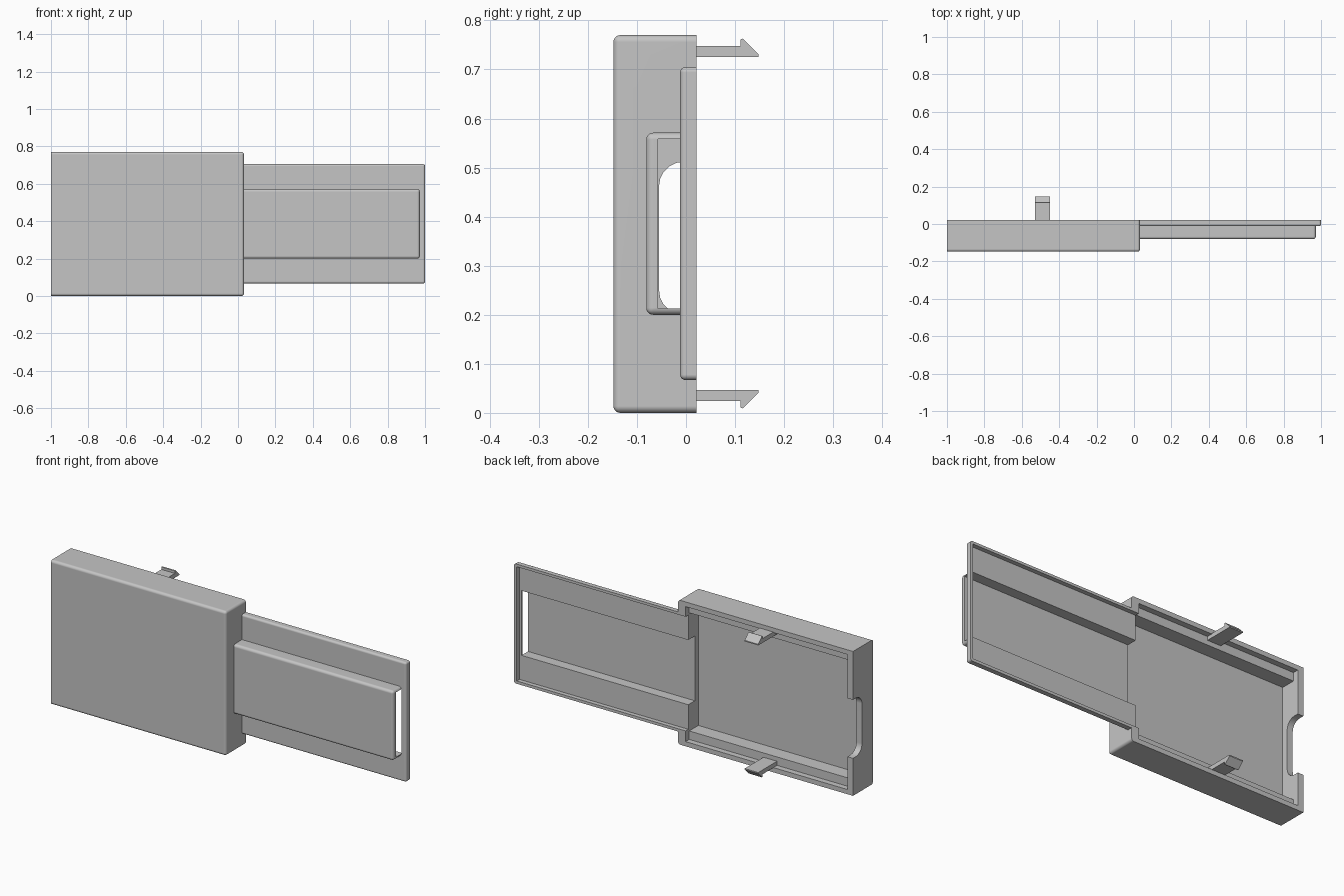
import bpy, bmesh

old = bpy.data.objects.get("Cube")
if old:
    bpy.data.objects.remove(old, do_unlink=True)

grey = bpy.data.materials.new("plain_grey")
grey.use_nodes = True
grey.diffuse_color = (0.56, 0.56, 0.56, 1)
grey.node_tree.nodes["Principled BSDF"].inputs["Base Color"].default_value = (0.56, 0.56, 0.56, 1)


def make_object(name, bm):
    bmesh.ops.recalc_face_normals(bm, faces=bm.faces)
    mesh = bpy.data.meshes.new(name)
    bm.to_mesh(mesh)
    bm.free()
    mesh.materials.append(grey)
    obj = bpy.data.objects.new(name, mesh)
    bpy.context.collection.objects.link(obj)
    return obj


def box(name, x, y, z, radius=0, pick=None):
    """Box between ranges; edges chosen by pick(v1, v2) are rounded."""
    bm = bmesh.new()
    bmesh.ops.create_cube(bm, size=1)
    for v in bm.verts:
        v.co = [r[0] if c < 0 else r[1] for c, r in zip(v.co, (x, y, z))]
    if radius:
        edges = [e for e in bm.edges if pick(e.verts[0].co, e.verts[1].co)]
        bmesh.ops.bevel(bm, geom=edges, offset=radius, segments=5,
                        profile=0.5, affect='EDGES')
    return make_object(name, bm)


def combine(target, other, operation):
    mod = target.modifiers.new(operation, 'BOOLEAN')
    mod.operation = operation
    mod.solver = 'EXACT'
    mod.object = other
    bpy.context.view_layer.objects.active = target
    bpy.ops.object.modifier_apply(modifier=mod.name)
    bpy.data.objects.remove(other, do_unlink=True)


def rounded_ends(left, back):
    """Round every edge except those on the left end and the open back."""
    def pick(a, b):
        on_left = abs(a.x - left) < 1e-4 and abs(b.x - left) < 1e-4
        on_back = abs(a.y - back) < 1e-4 and abs(b.y - back) < 1e-4
        return not (on_left or on_back)
    return pick


BACK = 0.021
LEDGE = -0.01

# Outer shell: deep case, flat extension and its raised channel
case = box("case_shell", (-1, 0.032), (-0.148, BACK), (0, 0.77), 0.014, rounded_ends(-1, BACK))
extension = box("extension", (-0.01, 1), (-0.012, BACK), (0.067, 0.705), 0.011,
                rounded_ends(-0.01, BACK))
channel = box("channel", (-0.01, 0.972), (-0.081, 0.005), (0.2, 0.571), 0.014,
              rounded_ends(-0.01, 0.005))
combine(case, extension, 'UNION')
combine(case, channel, 'UNION')

# Hollows: stepped case interior, shallow extension tray, open-ended channel
for x, y, z in (
    ((-0.967, -0.012), (LEDGE, 0.1), (0.025, 0.745)),
    ((-0.967, -0.012), (-0.087, 0.1), (0.07, 0.70)),
    ((-0.03, 0.984), (-0.002, 0.1), (0.082, 0.691)),
    ((-0.03, 0.973), (-0.057, 0.05), (0.213, 0.558)),
):
    combine(case, box("hollow", x, y, z), 'DIFFERENCE')

# Rounded notch in the left end wall
notch = box("notch", (-1.1, -0.94), (-0.055, 0.1), (0.2, 0.512), 0.05,
            lambda a, b: a.y < 0 and b.y < 0 and abs(a.z - b.z) < 1e-4)
combine(case, notch, 'DIFFERENCE')


# Snap hooks, mirrored about the middle height
def hook(name, flip):
    root = LEDGE - 0.005
    outline = [(root, 0.725), (0.148, 0.725), (0.148, 0.731), (0.116, 0.763),
               (0.111, 0.761), (0.111, 0.748), (root, 0.748)]
    bm = bmesh.new()
    verts = [bm.verts.new((-0.53, y, 0.772 - z if flip else z)) for y, z in outline]
    face = bm.faces.new(verts)
    out = bmesh.ops.extrude_face_region(bm, geom=[face])
    moved = [g for g in out["geom"] if isinstance(g, bmesh.types.BMVert)]
    bmesh.ops.translate(bm, verts=moved, vec=(0.08, 0, 0))
    return make_object(name, bm)


hook("upper_snap_hook", False)
hook("lower_snap_hook", True)

# Smooth the rounded edges, keep the large faces flat and the rest crisp
bpy.ops.object.select_all(action='DESELECT')
case.select_set(True)
bpy.context.view_layer.objects.active = case
bpy.ops.object.shade_smooth_by_angle(angle=0.52)
flat = case.modifiers.new("flat_faces", 'WEIGHTED_NORMAL')
flat.keep_sharp = True
